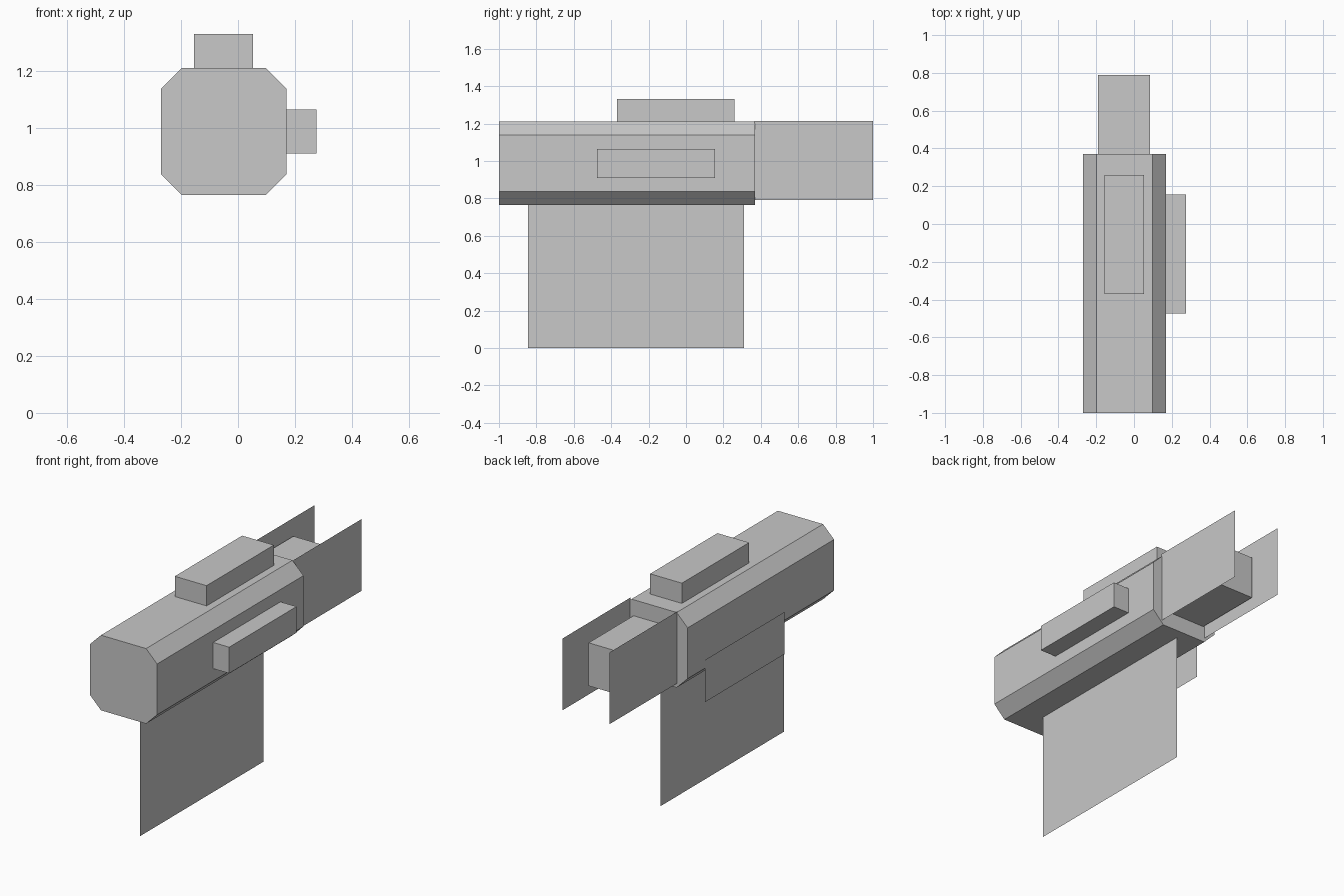
import bpy
import bmesh
from mathutils import Vector

default = bpy.data.objects.get("Cube")
if default:
    bpy.data.objects.remove(default, do_unlink=True)

# Single grey finish
grey = bpy.data.materials.new("plain_grey")
grey.use_nodes = True
grey.diffuse_color = (0.58, 0.58, 0.58, 1)
grey.node_tree.nodes["Principled BSDF"].inputs["Base Color"].default_value = grey.diffuse_color


def finish(name, bm):
    mesh = bpy.data.meshes.new(name)
    bm.to_mesh(mesh)
    bm.free()
    mesh.materials.append(grey)
    obj = bpy.data.objects.new(name, mesh)
    bpy.context.collection.objects.link(obj)
    return obj


def box(name, low, high, chamfer=0):
    """Box between two corners, with optional chamfers on the edges along y."""
    low, high = Vector(low), Vector(high)
    bm = bmesh.new()
    bmesh.ops.create_cube(bm, size=1)
    bmesh.ops.scale(bm, vec=high - low, verts=bm.verts)
    bmesh.ops.translate(bm, vec=(low + high) / 2, verts=bm.verts)
    if chamfer:
        long_edges = [e for e in bm.edges
                      if abs(e.verts[0].co.y - e.verts[1].co.y) > 0.1]
        bmesh.ops.bevel(bm, geom=long_edges, offset=chamfer,
                        segments=1, affect='EDGES')
    return finish(name, bm)


def side_panel(name, x, y, z):
    """Thin sheet facing sideways, spanning the given y and z ranges."""
    bm = bmesh.new()
    corners = [(y[0], z[0]), (y[1], z[0]), (y[1], z[1]), (y[0], z[1])]
    bm.faces.new([bm.verts.new((x, cy, cz)) for cy, cz in corners])
    return finish(name, bm)


# Long eight-sided body and the blocks attached to it
box("body", (-0.27, -1, 0.765), (0.17, 0.37, 1.21), chamfer=0.072)
box("top_block", (-0.155, -0.37, 1.21), (0.053, 0.26, 1.33))
box("side_block", (0.17, -0.475, 0.91), (0.275, 0.155, 1.065))
box("rear_block", (-0.19, 0.37, 0.86), (0.085, 0.79, 1.115))

# Flat sheets: lower fin, small flap on the right flank, twin rear fins
side_panel("lower_fin", -0.05, (-0.845, 0.31), (0, 0.765))
side_panel("flank_flap", -0.275, (-0.53, 0.215), (0.64, 0.89))
for side, x in (("right", -0.2), ("left", 0.108)):
    side_panel("rear_fin_" + side, x, (0.365, 1), (0.79, 1.215))
